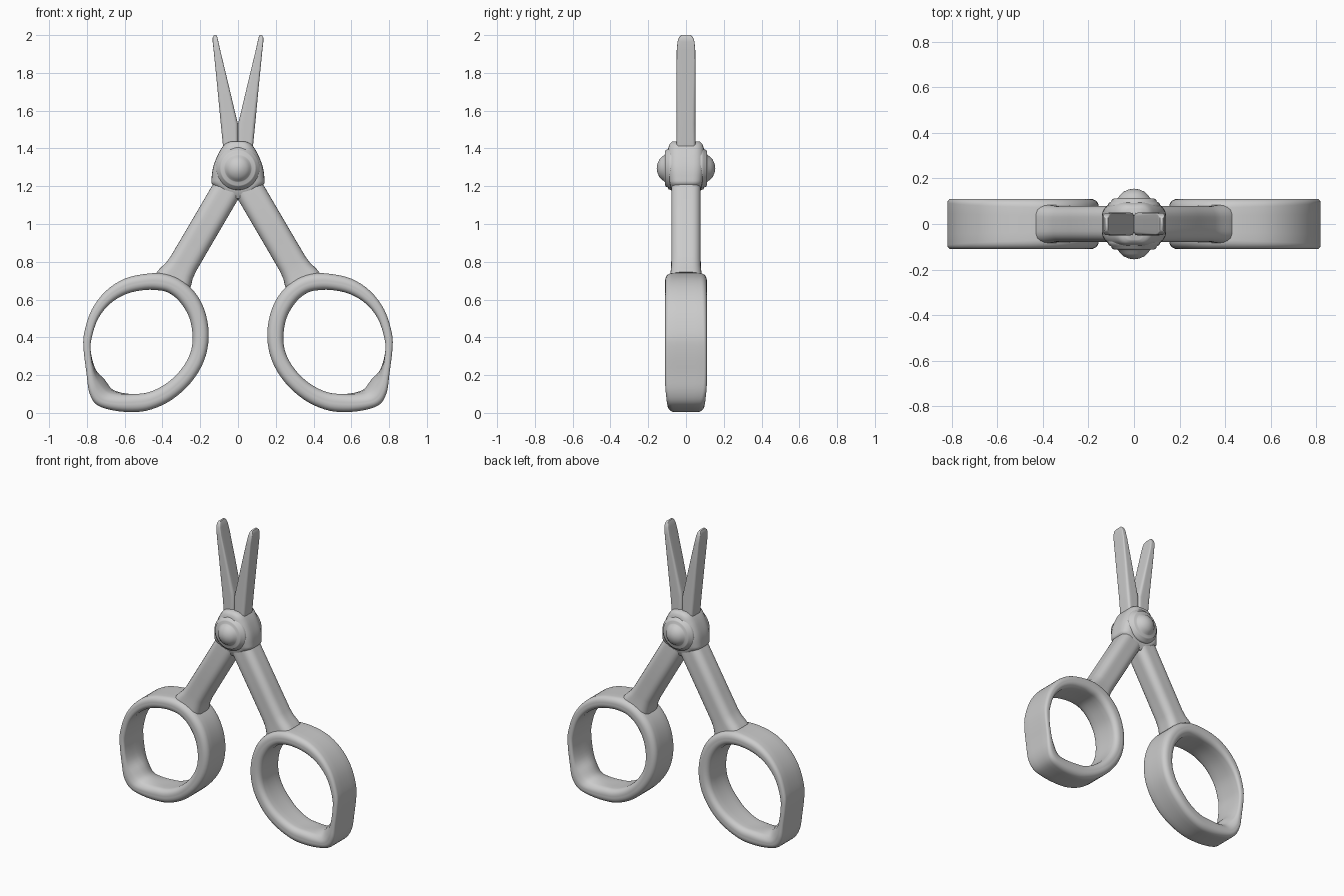
import bpy, bmesh, math
from mathutils import Vector

if "Cube" in bpy.data.objects:
    bpy.data.objects.remove(bpy.data.objects["Cube"])


def section(a, b, h, fill=0.0, k=0.8):
    """Rounded rectangle spanning a to b in the xz plane and +-h in y."""
    a, b = Vector((a[0], 0, a[1])), Vector((b[0], 0, b[1]))
    mid, half = (a + b) / 2, (b - a).length / 2
    u = (b - a).normalized()
    r = min(half, h) * k
    corners = []
    for i, (sx, sy) in enumerate([(1, 1), (-1, 1), (-1, -1), (1, -1)]):
        arc = []
        for j in range(6):
            t = math.radians(90 * i + 18 * j)
            arc.append((sx * (half - r) + r * math.cos(t), sy * (h - r) + r * math.sin(t)))
        corners.append(arc)
    pts = []
    for i, arc in enumerate(corners):
        p, q = arc[-1], corners[(i + 1) % 4][0]
        pts += arc
        pts += [(p[0] + (q[0] - p[0]) * s, p[1] + (q[1] - p[1]) * s) for s in (.25, .5, .75)]
    out = []
    for w, y in pts:
        if w > 0:                       # swell the inner wall towards its middle
            w += fill * max(0, 1 - (y / h) ** 2) * (w / half)
        out.append(mid + u * w + Vector((0, y, 0)))
    return out


def finish(name, bm, mirror=False):
    bmesh.ops.recalc_face_normals(bm, faces=bm.faces)
    me = bpy.data.meshes.new(name)
    bm.to_mesh(me)
    bm.free()
    ob = bpy.data.objects.new(name, me)
    bpy.context.collection.objects.link(ob)
    if mirror:
        ob.modifiers.new("mirror", 'MIRROR').use_clip = False
    bpy.ops.object.select_all(action='DESELECT')
    ob.select_set(True)
    bpy.context.view_layer.objects.active = ob
    bpy.ops.object.shade_smooth_by_angle(angle=math.radians(50))
    return ob


def loft(name, sections, closed=False, mirror=False):
    bm = bmesh.new()
    rings = [[bm.verts.new(p) for p in s] for s in sections]
    n = len(rings[0])
    for i in range(len(rings) if closed else len(rings) - 1):
        r0, r1 = rings[i], rings[(i + 1) % len(rings)]
        for j in range(n):
            bm.faces.new((r0[j], r0[(j + 1) % n], r1[(j + 1) % n], r1[j]))
    if not closed:
        bm.faces.new(rings[0])
        bm.faces.new(rings[-1])
    return finish(name, bm, mirror)


def spline(rows, steps, closed):
    """Catmull-Rom interpolation of number rows."""
    n, out = len(rows), []
    get = (lambda i: rows[i % n]) if closed else (lambda i: rows[max(0, min(n - 1, i))])
    for i in range(n if closed else n - 1):
        for s in range(steps):
            t = s / steps
            out.append([0.5 * (2 * b + (c - a) * t + (2 * a - 5 * b + 4 * c - d) * t * t
                               + (3 * b - a - 3 * c + d) * t ** 3)
                        for a, b, c, d in zip(get(i - 1), get(i), get(i + 1), get(i + 2))])
    if not closed:
        out.append(list(rows[-1]))
    return out


# Finger rings: outer x, z, inner x, z, corner fill
ring = [
    (.155, .40, .24, .40, 0), (.17, .52, .258, .505, 0), (.215, .62, .31, .59, 0),
    (.29, .695, .37, .637, 0), (.38, .735, .43, .65, 0), (.48, .737, .50, .65, 0),
    (.60, .71, .59, .63, 0), (.70, .645, .675, .58, 0), (.775, .545, .74, .50, 0),
    (.815, .42, .774, .40, 0), (.817, .33, .78, .33, 0), (.802, .21, .768, .225, .015),
    (.788, .11, .745, .145, .05), (.75, .045, .70, .095, .045), (.67, .015, .63, .09, .02),
    (.56, .004, .55, .10, 0), (.46, .018, .47, .11, 0), (.35, .07, .38, .155, 0),
    (.25, .16, .305, .225, 0), (.18, .275, .255, .31, 0),
]
loft("finger_ring",
     [section((r[0], r[1]), (r[2], r[3]), .11 - .012 * max(0, 1 - r[1] / .12), r[4])
      for r in spline(ring, 4, True)], closed=True, mirror=True)

# Arms from the pivot to the rings, flared at the ring end
along, across = Vector((.505, -.863)), Vector((.863, .505))
arm = []
for t, w, h in [(-.08, .06, .07), (0, .0775, .078), (.3, .0775, .078), (.44, .078, .078),
                (.485, .083, .079), (.52, .094, .082), (.55, .1, .084)]:
    c = Vector((.067, 1.169)) + along * t
    arm.append(section(c - across * w, c + across * w, h, k=.6))
loft("arm", arm, mirror=True)

# Blades: z, inner x, outer x, half thickness
blade = [(1.34, 0, .07, .05), (1.42, 0, .08, .05), (1.53, 0, .091, .05),
         (1.56, .008, .094, .05), (1.75, .053, .112, .05), (1.92, .094, .129, .049),
         (1.965, .104, .134, .045), (1.988, .109, .134, .037), (2.0, .115, .128, .026)]
loft("blade", [section((i, z), (o, z), h, k=.4) for z, i, o, h in blade], mirror=True)

# Pivot hub: z, half width, half thickness
hub = [(1.135, .02, .06), (1.17, .085, .076), (1.21, .136, .084), (1.24, .14, .09),
       (1.30, .132, .098), (1.36, .11, .098), (1.40, .088, .094), (1.425, .066, .085),
       (1.438, .035, .07)]
loft("pivot_hub", [section((-w, z), (w, z), h, k=.6) for z, w, h in spline(hub, 3, False)])

# Domed rivet with collar on both sides, turned round the y axis
half = [(0, .155), (.022, .152), (.045, .142), (.06, .129), (.069, .116), (.074, .112),
        (.09, .111), (.097, .107), (.1, .098), (.112, .092), (.115, .08)]
profile = [(r, -y) for r, y in half] + [(r, y) for r, y in reversed(half)]
bm = bmesh.new()
vs = [bm.verts.new((r, y, 1.295)) for r, y in profile]
es = [bm.edges.new(p) for p in zip(vs, vs[1:])]
bmesh.ops.spin(bm, geom=vs + es, cent=(0, 0, 1.295), axis=(0, 1, 0),
               angle=math.tau, steps=40)
bmesh.ops.remove_doubles(bm, verts=bm.verts, dist=.0005)
finish("rivet", bm)
